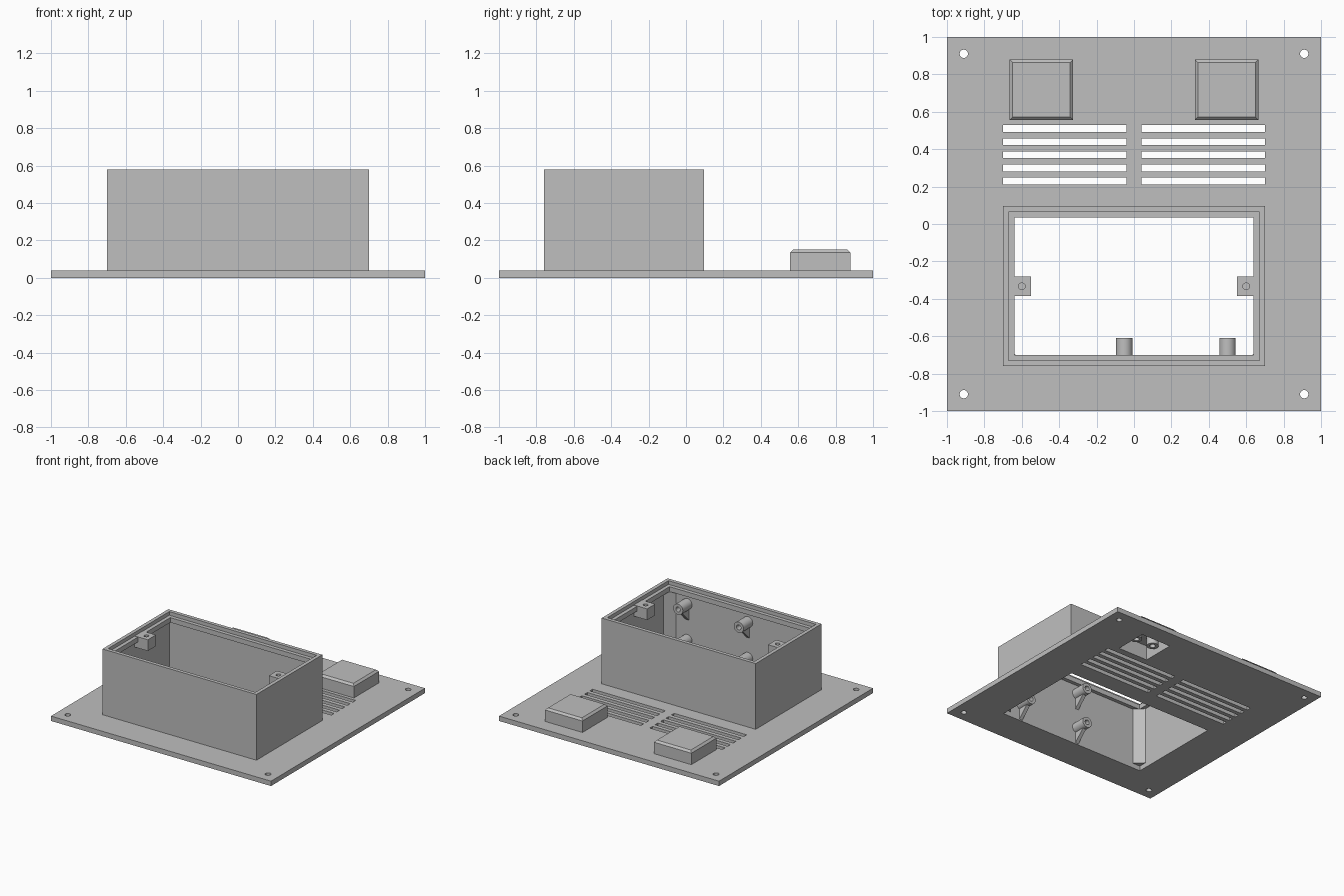
import bpy, bmesh, math
from mathutils import Matrix, Vector

if "Cube" in bpy.data.objects:
    bpy.data.objects.remove(bpy.data.objects["Cube"], do_unlink=True)

grey = bpy.data.materials.new("plain_grey")
grey.use_nodes = True
colour = (0.52, 0.52, 0.52, 1)
grey.diffuse_color = colour
grey.node_tree.nodes["Principled BSDF"].inputs["Base Color"].default_value = colour
parts = []


def add_box(bm, x0, x1, y0, y1, z0, z1):
    """Add an axis-aligned box and return its vertices."""
    size = Matrix.Diagonal((x1 - x0, y1 - y0, z1 - z0, 1))
    mid = Matrix.Translation(((x0 + x1) / 2, (y0 + y1) / 2, (z0 + z1) / 2))
    return bmesh.ops.create_cube(bm, size=1, matrix=mid @ size)["verts"]


def add_cylinder(bm, centre, radius, depth, axis="Z"):
    turn = Matrix.Rotation(math.pi / 2, 4, "X") if axis == "Y" else Matrix()
    bmesh.ops.create_cone(bm, cap_ends=True, segments=32, radius1=radius, radius2=radius,
                          depth=depth, matrix=Matrix.Translation(centre) @ turn)


def add_prism(bm, profile, direction):
    """Extrude a flat outline along a direction."""
    face = bm.faces.new([bm.verts.new(p) for p in profile])
    new = bmesh.ops.extrude_face_region(bm, geom=[face])["geom"]
    verts = [v for v in new if isinstance(v, bmesh.types.BMVert)]
    bmesh.ops.translate(bm, vec=Vector(direction), verts=verts)


def make(name, bm, cutter=None):
    """Turn the bmesh into a part, with the cutter shape subtracted."""
    def to_object(label, source):
        bmesh.ops.recalc_face_normals(source, faces=source.faces)
        mesh = bpy.data.meshes.new(label)
        source.to_mesh(mesh)
        source.free()
        mesh.materials.append(grey)
        obj = bpy.data.objects.new(label, mesh)
        bpy.context.collection.objects.link(obj)
        return obj

    obj = to_object(name, bm)
    if cutter:
        tool = to_object(name + "_cutter", cutter)
        tool.hide_render = True
        mod = obj.modifiers.new("cut", "BOOLEAN")
        mod.operation, mod.solver, mod.object = "DIFFERENCE", "EXACT", tool
        graph = bpy.context.evaluated_depsgraph_get()
        result = bpy.data.meshes.new_from_object(obj.evaluated_get(graph))
        obj.modifiers.clear()
        obj.data = result
        bpy.data.objects.remove(tool, do_unlink=True)
    parts.append(obj)
    return obj


PLATE_TOP, TOP = 0.04, 0.58
LEDGE, LIP_BOTTOM = 0.55, 0.51
CAVITY = (-0.67, 0.67, -0.73, 0.065)
WALL_Y = CAVITY[2]
POD = (0.325, 0.665, 0.555, 0.88)
POD_X, POD_Y, POD_HALF = 0.5, 0.718, 0.135

# Base plate with housing opening, vents, screw holes and pod opening
bm, cut = bmesh.new(), bmesh.new()
add_box(bm, -1, 1, -1, 1, 0, PLATE_TOP)
add_box(cut, *CAVITY, -0.1, 0.2)
add_box(cut, POD_X - POD_HALF, POD_X + POD_HALF,
        POD_Y - POD_HALF, POD_Y + POD_HALF, -0.1, 0.2)
for side in (-1, 1):
    for row in range(5):
        y = 0.51 - 0.07 * row
        x0, x1 = sorted((0.04 * side, 0.7 * side))
        add_box(cut, x0, x1, y - 0.018, y + 0.018, -0.1, 0.2)
    for y in (-0.91, 0.91):
        add_cylinder(cut, (0.91 * side, y, 0), 0.022, 0.3)
make("base_plate", bm, cut)

# Housing walls
bm, cut = bmesh.new(), bmesh.new()
add_box(bm, -0.7, 0.7, -0.76, 0.095, PLATE_TOP, TOP)
add_box(cut, *CAVITY, -0.1, 1)
make("housing_walls", bm, cut)

# Recessed lip around the open top
bm, cut = bmesh.new(), bmesh.new()
add_box(bm, *CAVITY, LIP_BOTTOM, LEDGE)
add_box(cut, -0.64, 0.64, -0.7, 0.035, 0, 1)
make("housing_lip", bm, cut)

for side, label in ((-1, "right"), (1, "left")):
    # Screw block on the side wall
    bm, cut = bmesh.new(), bmesh.new()
    x0, x1 = sorted((0.55 * side, 0.67 * side))
    add_box(bm, x0, x1, -0.385, -0.28, 0.46, LEDGE + 0.002)
    add_cylinder(cut, (0.6 * side, -0.333, LEDGE), 0.018, 0.12)
    make(label + "_screw_block", bm, cut)

    # Chamfered corner post
    bm = bmesh.new()
    x, leg = 0.67 * side, 0.068
    add_prism(bm, [(x, WALL_Y, PLATE_TOP), (x - leg * side, WALL_Y, PLATE_TOP),
                   (x, WALL_Y + leg, PLATE_TOP)], (0, 0, LIP_BOTTOM - PLATE_TOP))
    make(label + "_corner_post", bm)

    # Raised pod with chamfered top; the left one is hollow below
    bm, cut = bmesh.new(), None
    x0, x1 = sorted((POD[0] * side, POD[1] * side))
    add_box(bm, x0, x1, POD[2], POD[3], PLATE_TOP, 0.15)
    top_edges = [e for e in bm.edges if all(v.co.z > 0.14 for v in e.verts)]
    bmesh.ops.bevel(bm, geom=top_edges, offset=0.016, segments=1, affect="EDGES")
    if side == 1:
        cut = bmesh.new()
        add_box(cut, POD_X - POD_HALF, POD_X + POD_HALF,
                POD_Y - POD_HALF, POD_Y + POD_HALF, 0, 0.12)
    make(label + "_pod", bm, cut)

    # Hollow post inside the left pod
    bm, cut = bmesh.new(), bmesh.new()
    x = POD_X + 0.08 * side
    add_cylinder(bm, (x, POD_Y, 0.08), 0.045, 0.08)
    add_cylinder(cut, (x, POD_Y, 0.06), 0.022, 0.1)
    make(label + "_pod_post", bm, cut)

# Screw bosses on the inner front wall, each with a rib below
for x in (-0.052, 0.5):
    for z in (0.14, 0.435):
        bm, cut = bmesh.new(), bmesh.new()
        add_cylinder(bm, (x, WALL_Y + 0.06, z), 0.044, 0.12, "Y")
        add_cylinder(cut, (x, WALL_Y + 0.1, z), 0.02, 0.12, "Y")
        make("wall_boss", bm, cut)
        bm = bmesh.new()
        add_prism(bm, [(x - 0.015, WALL_Y, z - 0.03), (x - 0.015, WALL_Y + 0.1, z - 0.03),
                       (x - 0.015, WALL_Y, z - 0.13)], (0.03, 0, 0))
        make("boss_rib", bm)

# Smooth the round sides and keep the edges sharp
bpy.ops.object.select_all(action="DESELECT")
for obj in parts:
    obj.select_set(True)
bpy.context.view_layer.objects.active = parts[0]
bpy.ops.object.shade_smooth_by_angle(angle=math.radians(30))
